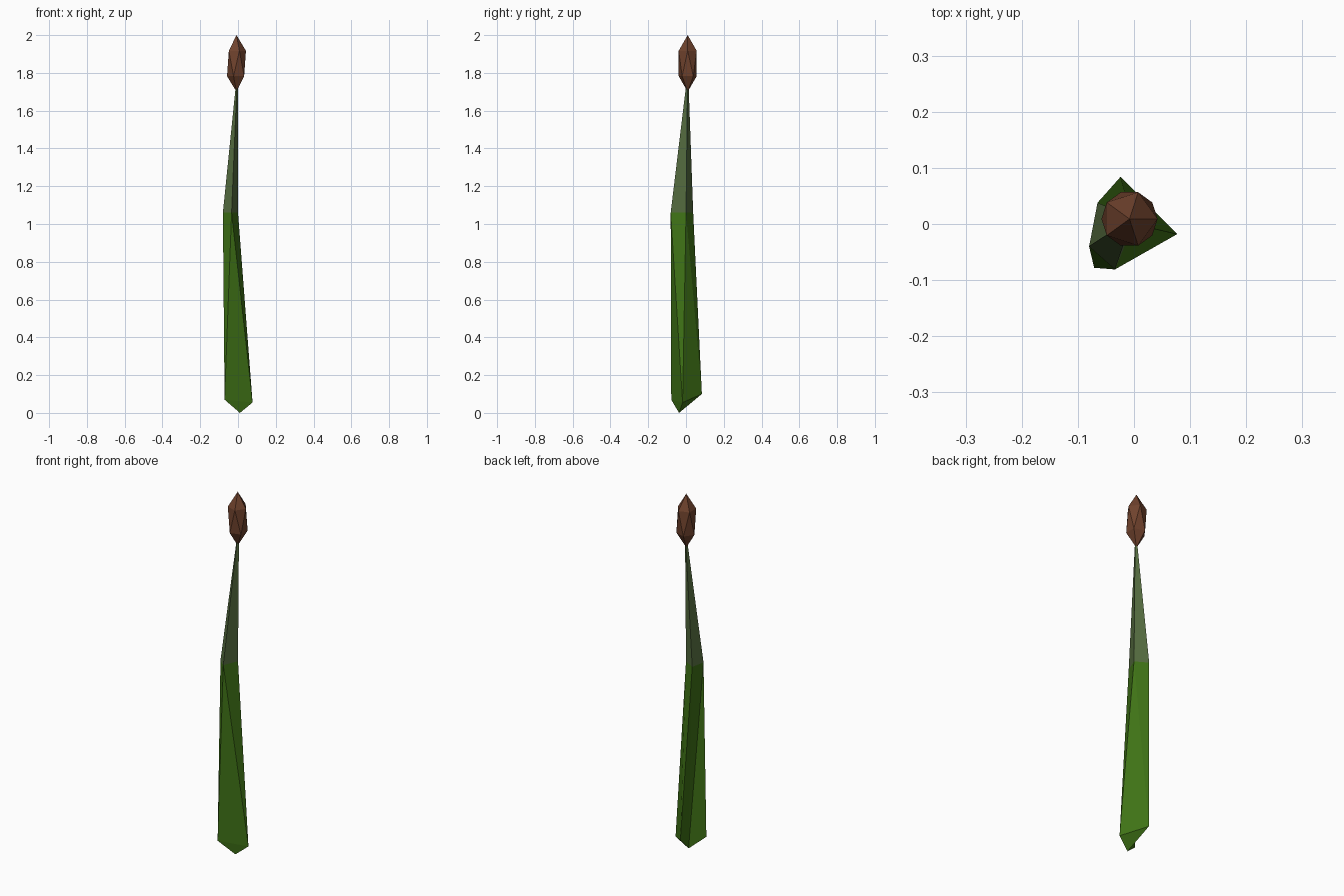
import bpy
import bmesh

if "Cube" in bpy.data.objects:
    bpy.data.objects.remove(bpy.data.objects["Cube"])


def material(name, rgb):
    m = bpy.data.materials.new(name)
    m.diffuse_color = (*rgb, 1)
    m.use_nodes = True
    m.node_tree.nodes["Principled BSDF"].inputs["Base Color"].default_value = m.diffuse_color
    return m


def loft(name, lower, upper, mat, cap_lower=False, cap_upper=False):
    """Join two four-point rings with triangles, capping the open ends."""
    bm = bmesh.new()
    a = [bm.verts.new(p) for p in lower]
    b = [bm.verts.new(p) for p in upper]
    for i in range(4):
        j = (i + 1) % 4
        bm.faces.new((a[i], a[j], b[i]))
        bm.faces.new((a[j], b[j], b[i]))
    if cap_lower:
        bm.faces.new((a[0], a[3], a[1]))
        bm.faces.new((a[1], a[3], a[2]))
    if cap_upper:
        bm.faces.new(b)
    mesh = bpy.data.meshes.new(name)
    bm.to_mesh(mesh)
    bm.free()
    mesh.materials.append(mat)
    obj = bpy.data.objects.new(name, mesh)
    bpy.context.collection.objects.link(obj)
    return obj


green = material("leaf_green", (0.05, 0.17, 0.008))
grey_green = material("stalk_grey_green", (0.09, 0.15, 0.05))
brown = material("head_brown", (0.16, 0.055, 0.026))

# Irregular four-sided rings of the reed: foot, middle and narrow top
foot = [(-0.071, -0.078, 0.07), (0.077, -0.018, 0.055),
        (-0.024, 0.084, 0.10), (0.01, -0.037, 0.0)]
middle = [(-0.034, -0.081, 1.06), (0.0, 0.0, 1.06),
          (-0.065, 0.038, 1.06), (-0.08, -0.04, 1.06)]
top = [(-0.006, 0.0, 1.73), (0.0, 0.008, 1.73),
       (-0.008, 0.014, 1.73), (-0.012, 0.005, 1.73)]

loft("lower_stalk", foot, middle, green, cap_lower=True)
loft("upper_stalk", middle, top, grey_green, cap_upper=True)

# Seed head: a stretched icosahedron
bpy.ops.mesh.primitive_ico_sphere_add(subdivisions=1, radius=1,
                                      location=(-0.008, 0.009, 1.85))
head = bpy.context.object
head.name = "seed_head"
head.scale = (0.056, 0.056, 0.15)
head.data.materials.append(brown)
